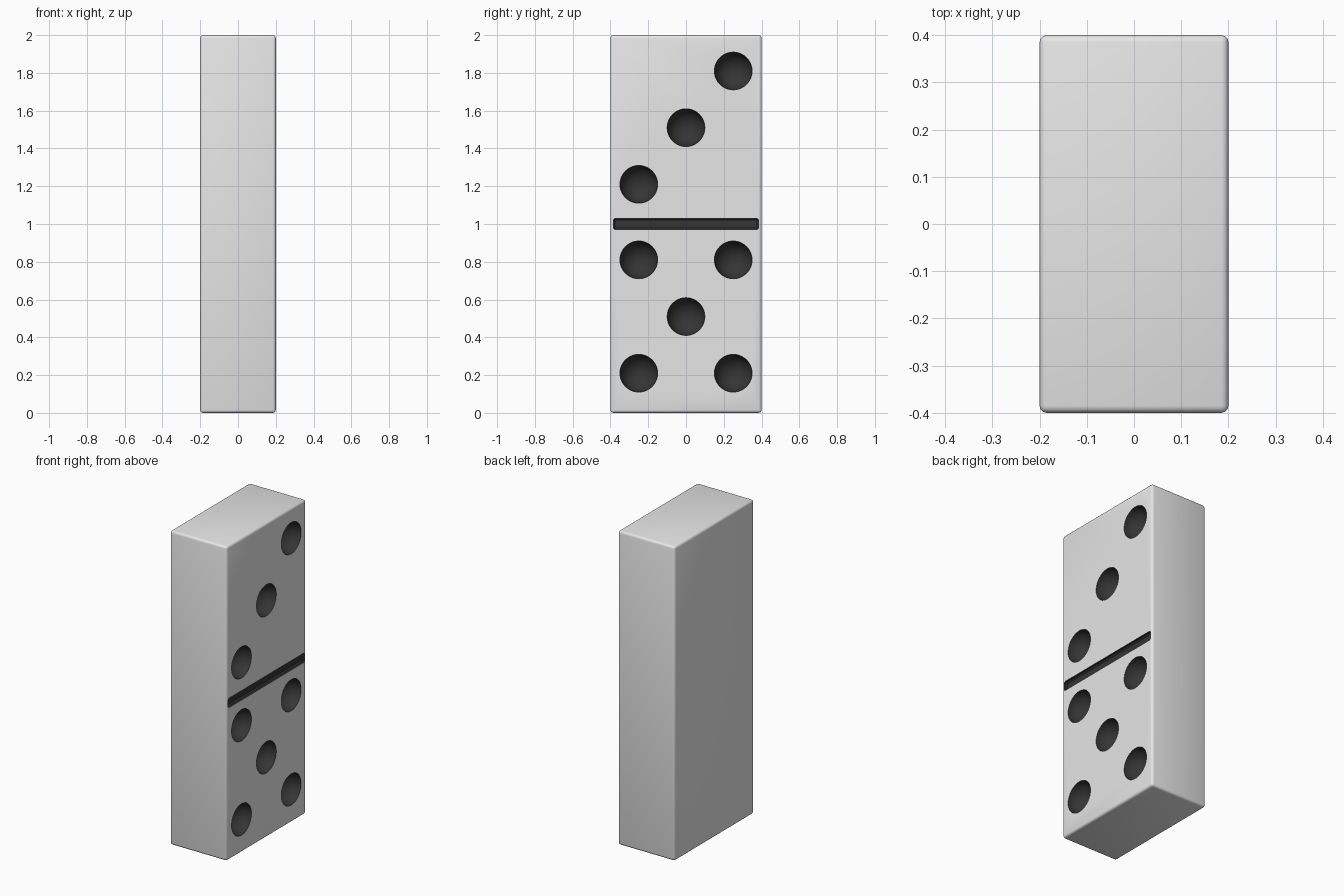
import bpy, math

if "Cube" in bpy.data.objects:
    bpy.data.objects.remove(bpy.data.objects["Cube"])

def material(name, c):
    m = bpy.data.materials.new(name)
    m.diffuse_color = (c, c, c, 1)
    m.use_nodes = True
    m.node_tree.nodes["Principled BSDF"].inputs["Base Color"].default_value = m.diffuse_color
    return m

ivory = material("white_tile", 0.8)
black = material("black_marking", 0.035)

def box(name, size, loc, bevel, mat, segments=3):
    bpy.ops.mesh.primitive_cube_add(size=1, location=loc)
    o = bpy.context.object
    o.name = name
    o.scale = size
    bpy.ops.object.transform_apply(location=False, rotation=False, scale=True)
    o.data.materials.append(mat)
    if bevel:
        b = o.modifiers.new("rounded_edges", 'BEVEL')
        b.width, b.segments = bevel, segments
        bpy.ops.object.modifier_apply(modifier=b.name)
    return o

# Tile body
tile = box("domino_tile", (0.4, 0.8, 2), (0, 0, 1), 0.015, ivory)

# Cutters: middle groove, three pips above, five pips below
cutters = [box("groove_cutter", (0.04, 0.77, 0.06), (0.2, 0, 1), 0.008, black, 1)]
pips = [(0.25, 1.81), (0, 1.51), (-0.25, 1.21), (0, 0.51)]
pips += [(y, z) for y in (-0.25, 0.25) for z in (0.21, 0.81)]
for y, z in pips:
    bpy.ops.mesh.primitive_uv_sphere_add(segments=40, ring_count=20, radius=0.1,
                                         location=(0.2, y, z), rotation=(0, math.pi / 2, 0))
    o = bpy.context.object
    o.name = "pip_cutter"
    o.data.materials.append(black)
    bpy.ops.object.shade_smooth()
    cutters.append(o)

# Carve the markings, keeping the cutter colour in the recesses
bpy.ops.object.select_all(action='DESELECT')
tile.select_set(True)
bpy.context.view_layer.objects.active = tile
for c in cutters:
    m = tile.modifiers.new("carve", 'BOOLEAN')
    m.operation, m.solver, m.object = 'DIFFERENCE', 'EXACT', c
    m.material_mode = 'TRANSFER'
    bpy.ops.object.modifier_apply(modifier=m.name)
for c in cutters:
    bpy.data.objects.remove(c)

bpy.ops.object.shade_smooth_by_angle(angle=math.radians(35))
